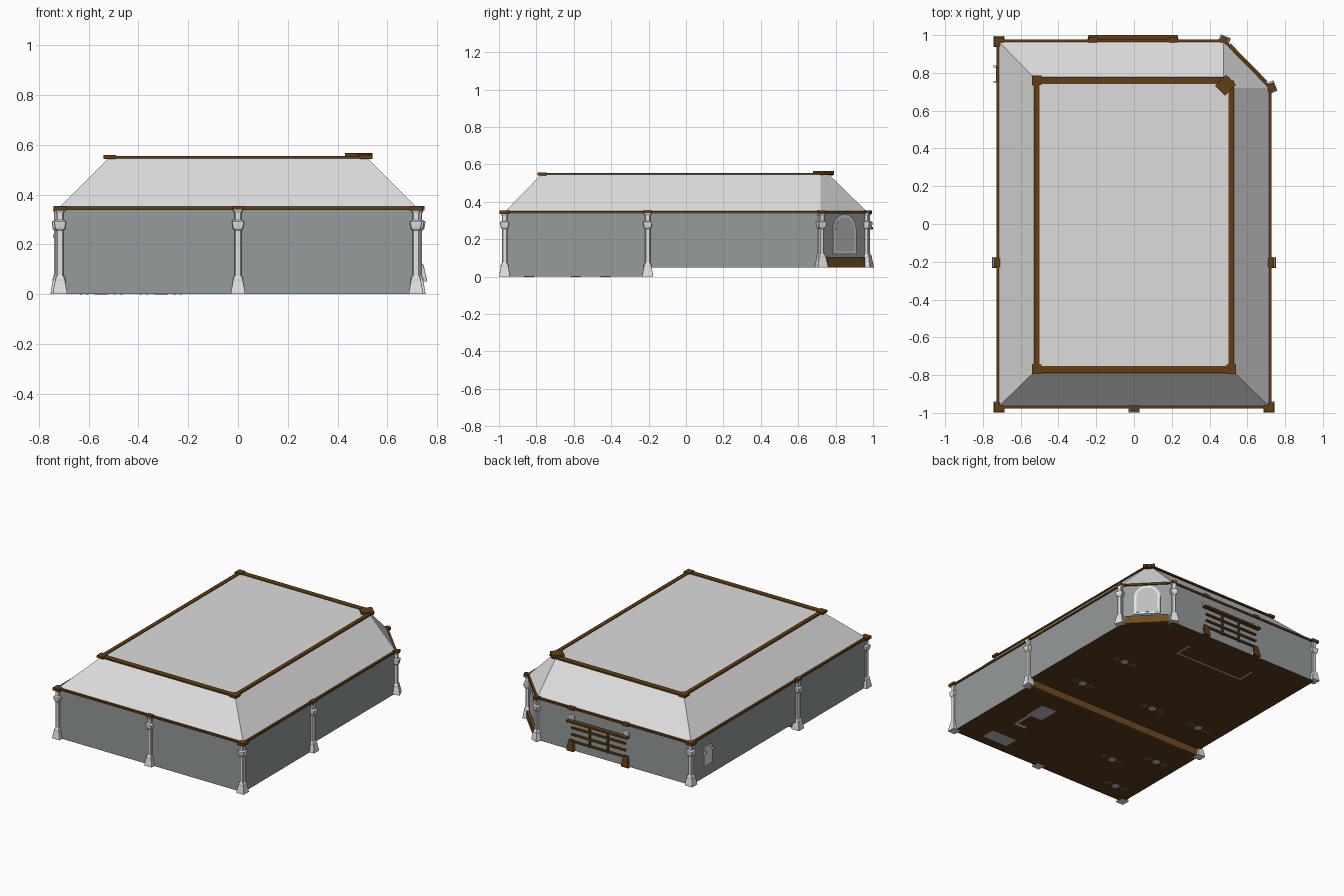
import bpy, bmesh, math
from mathutils import Matrix, Vector

if "Cube" in bpy.data.objects:
    bpy.data.objects.remove(bpy.data.objects["Cube"])


def material(name, r, g, b):
    m = bpy.data.materials.new(name)
    m.diffuse_color = (r, g, b, 1)
    m.use_nodes = True
    m.node_tree.nodes["Principled BSDF"].inputs["Base Color"].default_value = m.diffuse_color
    return m


WALL = material("grey wall", 0.30, 0.325, 0.325)
ROOF = material("pale ceiling", 0.72, 0.72, 0.72)
STONE = material("light stone", 0.76, 0.76, 0.76)
TRIM = material("brown timber", 0.125, 0.047, 0.006)
FLOOR = material("dark floor wood", 0.10, 0.043, 0.009)
STEP = material("step wood", 0.16, 0.07, 0.016)
GLASS = material("window grey", 0.52, 0.52, 0.53)


def finish(name, bm, mat):
    me = bpy.data.meshes.new(name)
    bm.normal_update()
    bm.to_mesh(me)
    bm.free()
    ob = bpy.data.objects.new(name, me)
    me.materials.append(mat)
    bpy.context.collection.objects.link(ob)
    return ob


def box(name, c, s, mat, rot=0):
    bm = bmesh.new()
    bmesh.ops.create_cube(bm, size=1, matrix=Matrix.Translation(c)
                          @ Matrix.Rotation(math.radians(rot), 4, 'Z')
                          @ Matrix.Diagonal((*s, 1)))
    return finish(name, bm, mat)


def beam(name, a, b, width, height, z, mat=TRIM):
    d = Vector(b) - Vector(a)
    c = (Vector(a) + Vector(b)) / 2
    return box(name, (c.x, c.y, z), (d.length, width, height), mat,
               math.degrees(math.atan2(d.y, d.x)))


def sheet(name, faces, mat):
    bm = bmesh.new()
    for f in faces:
        bm.faces.new([bm.verts.new(p) for p in f])
    bmesh.ops.remove_doubles(bm, verts=bm.verts, dist=1e-5)
    return finish(name, bm, mat)


def stack(name, x, y, profile, mat, rot=0):
    """Square column with bevelled corners, lofted through (z, half width, bevel)."""
    bm = bmesh.new()
    rings = []
    rm = Matrix.Rotation(math.radians(rot), 3, 'Z')
    for z, h, c in profile:
        k = h - c
        pts = [(h, -k), (h, k), (k, h), (-k, h), (-h, k), (-h, -k), (-k, -h), (k, -h)]
        rings.append([bm.verts.new(rm @ Vector((px, py, 0)) + Vector((x, y, z)))
                      for px, py in pts])
    for lo, hi in zip(rings, rings[1:]):
        for i in range(8):
            j = (i + 1) % 8
            bm.faces.new((lo[i], lo[j], hi[j], hi[i]))
    bm.faces.new(rings[0][::-1])
    bm.faces.new(rings[-1])
    return finish(name, bm, mat)


# Plan outlines: wall line with the cut corner, and the flat ceiling above
EAVE, TOP, RAISED, STEP_Y = 0.345, 0.55, 0.05, -0.2
plan = [(-0.72, -0.97), (0.72, -0.97), (0.72, STEP_Y), (0.72, 0.72),
        (0.475, 0.97), (-0.72, 0.97), (-0.72, STEP_Y)]
base = [(0, 0), (0, 0), (0, RAISED), (RAISED, RAISED), (RAISED, RAISED), (RAISED, RAISED), (RAISED, 0)]
walls = []
for i, (a, b) in enumerate(zip(plan, plan[1:] + plan[:1])):
    z = RAISED if i in (2, 3, 4, 5) else 0
    walls.append([(*a, z), (*b, z), (*b, EAVE), (*a, EAVE)])
sheet("walls", walls, WALL)

# Sloping ceiling sides and flat top
outer = [plan[i] for i in (0, 1, 3, 4, 5)]
inner = [(-0.515, -0.77), (0.515, -0.77), (0.515, 0.72), (0.475, 0.76), (-0.515, 0.76)]
roof = [[(*p, TOP) for p in inner]]
for i in range(5):
    j = (i + 1) % 5
    roof.append([(*outer[i], EAVE), (*outer[j], EAVE), (*inner[j], TOP), (*inner[i], TOP)])
sheet("ceiling", roof, ROOF)

# Two floor levels and the step between them
low = [plan[i] for i in (0, 1, 2, 6)]
high = [plan[i] for i in (2, 3, 4, 5, 6)]
sheet("floors", [[(*p, 0.001) for p in low[::-1]], [(*p, RAISED) for p in high[::-1]]], FLOOR)
box("step_riser", (0, STEP_Y, RAISED / 2), (1.44, 0.012, RAISED), STEP)

# Eave trim and ceiling edge beams
for i in range(5):
    j = (i + 1) % 5
    beam("eave_trim", outer[i], outer[j], 0.016, 0.013, EAVE)
for sx in (-1, 1):
    beam("top_side_beam", (sx * 0.515, -0.77), (sx * 0.515, 0.76), 0.028, 0.010, TOP)
for y in (-0.77, 0.76):
    beam("top_end_beam", (-0.515, y), (0.505, y), 0.038, 0.010, TOP)
for x, y in ((-0.515, -0.77), (0.515, -0.77), (-0.515, 0.76)):
    box("top_corner_block", (x, y, TOP), (0.05, 0.05, 0.016), TRIM)
box("top_cut_corner_block", (0.485, 0.735, 0.555), (0.082, 0.075, 0.022), TRIM, 45)

# Columns with brown caps
shape = [(0, 0.029, 0.001), (0.012, 0.028, 0.001), (0.05, 0.021, 0.001), (0.062, 0.021, 0.004),
         (0.075, 0.0145, 0.005), (0.255, 0.0145, 0.005), (0.264, 0.021, 0.003),
         (0.285, 0.024, 0.002), (0.292, 0.024, 0.002), (0.298, 0.0145, 0.004), (0.325, 0.0145, 0.004),
         (0.34, 0.020, 0.001)]
columns = [(-0.715, -0.97, 0, 0), (0, -0.97, 0, 0), (0.715, -0.97, 0, 0), (-0.724, -0.205, 0, 0),
           (0.724, -0.205, 0, 0), (0.722, 0.722, RAISED, 22.5), (0.475, 0.967, RAISED, 67.5),
           (-0.715, 0.965, RAISED, 0), (0.207, 0.953, RAISED, 0), (-0.217, 0.953, RAISED, 0)]
for x, y, z0, rot in columns:
    prof = [(z + z0 if z < 0.1 else z, h, c) for z, h, c in shape]
    stack("column", x, y, prof, STONE, rot)
    corner = abs(x) > 0.7 and abs(y) > 0.9
    mid_back = y == 0.953
    w = 0.052 if corner else 0.046
    thin = w if corner else 0.034
    sx, sy = (thin, w) if abs(y) < 0.3 else (w, thin)
    box("column_cap", (x, y + (0.017 if mid_back else 0), EAVE), (sx, sy, 0.019), TRIM, rot)

# Back shelving: protruding top board, lower boards, uprights and feet
box("shelf_top", (-0.005, 0.984, 0.258), (0.47, 0.032, 0.013), TRIM)
for z in (0.21, 0.163, 0.116):
    box("shelf_board", (-0.005, 0.973, z), (0.42, 0.022, 0.011), TRIM)
for x in (-0.075, 0.065):
    box("shelf_upright", (x, 0.972, 0.18), (0.014, 0.014, 0.15), TRIM)
for x in (-0.217, 0.207):
    stack("shelf_foot", x, 0.965, [(0.049, 0.027, 0.002), (0.065, 0.027, 0.002),
                                   (0.10, 0.021, 0.002), (0.125, 0.016, 0.002)], TRIM)

# Arched window on the cut corner, with a timber seat below
mid = Vector((0.5975, 0.845, 0))
along = Vector((-0.245, 0.25, 0)).normalized()
out = Vector((along.y, -along.x, 0))


def arch(name, half, z0, spring, rise, depth, mat):
    pts = [(-half, z0), (half, z0)]
    pts += [(half * math.cos(t * math.pi / 12), spring + rise * math.sin(t * math.pi / 12))
            for t in range(13)]
    bm = bmesh.new()
    f = bm.faces.new([bm.verts.new(mid + along * u + Vector((0, 0, z)) - out * 0.002)
                      for u, z in pts])
    r = bmesh.ops.extrude_face_region(bm, geom=[f])
    vs = [v for v in r["geom"] if isinstance(v, bmesh.types.BMVert)]
    bmesh.ops.translate(bm, verts=vs, vec=out * (depth + 0.002))
    bmesh.ops.recalc_face_normals(bm, faces=bm.faces)
    return finish(name, bm, mat)


arch("window_frame", 0.086, 0.122, 0.250, 0.083, 0.006, STONE)
arch("window_pane", 0.070, 0.135, 0.248, 0.070, 0.008, GLASS)
seat = mid + out * 0.004
box("window_seat", (seat.x, seat.y, 0.078), (0.28, 0.024, 0.056), STEP, math.degrees(math.atan2(along.y, along.x)))

# Plaque on the left wall, with small side rails
box("wall_plaque", (-0.724, 0.793, 0.195), (0.012, 0.085, 0.125), STONE)
for y in (0.752, 0.834):
    box("plaque_rail", (-0.733, y, 0.232), (0.02, 0.012, 0.014), STONE)

# Furniture feet showing through the floor: round table bases with stool feet
tables = [(0.42, -0.02), (0.39, 0.37), (-0.14, 0.02), (-0.53, 0.02),
          (-0.55, -0.43), (-0.31, -0.59), (-0.55, -0.84)]
for x, y in tables:
    z = RAISED if y > STEP_Y else 0.001
    bm = bmesh.new()
    bmesh.ops.create_cone(bm, cap_ends=True, segments=12, radius1=0.026, radius2=0.026,
                          depth=0.004, matrix=Matrix.Translation((x, y, z)))
    finish("table_foot", bm, GLASS)
    for s in (-1, 1):
        for dx in (0.055, 0.08):
            for dy in (-0.012, 0.012):
                box("stool_foot", (x + s * dx, y + dy, z), (0.01, 0.01, 0.004), GLASS)

# Counter outline and front furniture bases
box("counter_front", (-0.065, 0.68, RAISED), (0.54, 0.012, 0.004), GLASS)
for x in (-0.33, 0.2):
    box("counter_end", (x, 0.74, RAISED), (0.012, 0.12, 0.004), GLASS)
box("crate_base", (0.43, -0.85, 0.001), (0.20, 0.10, 0.002), GLASS)
box("bench_base", (0.43, -0.42, 0.001), (0.12, 0.15, 0.002), GLASS)
box("rail_base", (0.47, -0.56, 0.001), (0.02, 0.17, 0.002), GLASS)
box("rail_end_base", (0.43, -0.635, 0.001), (0.09, 0.025, 0.002), GLASS)
